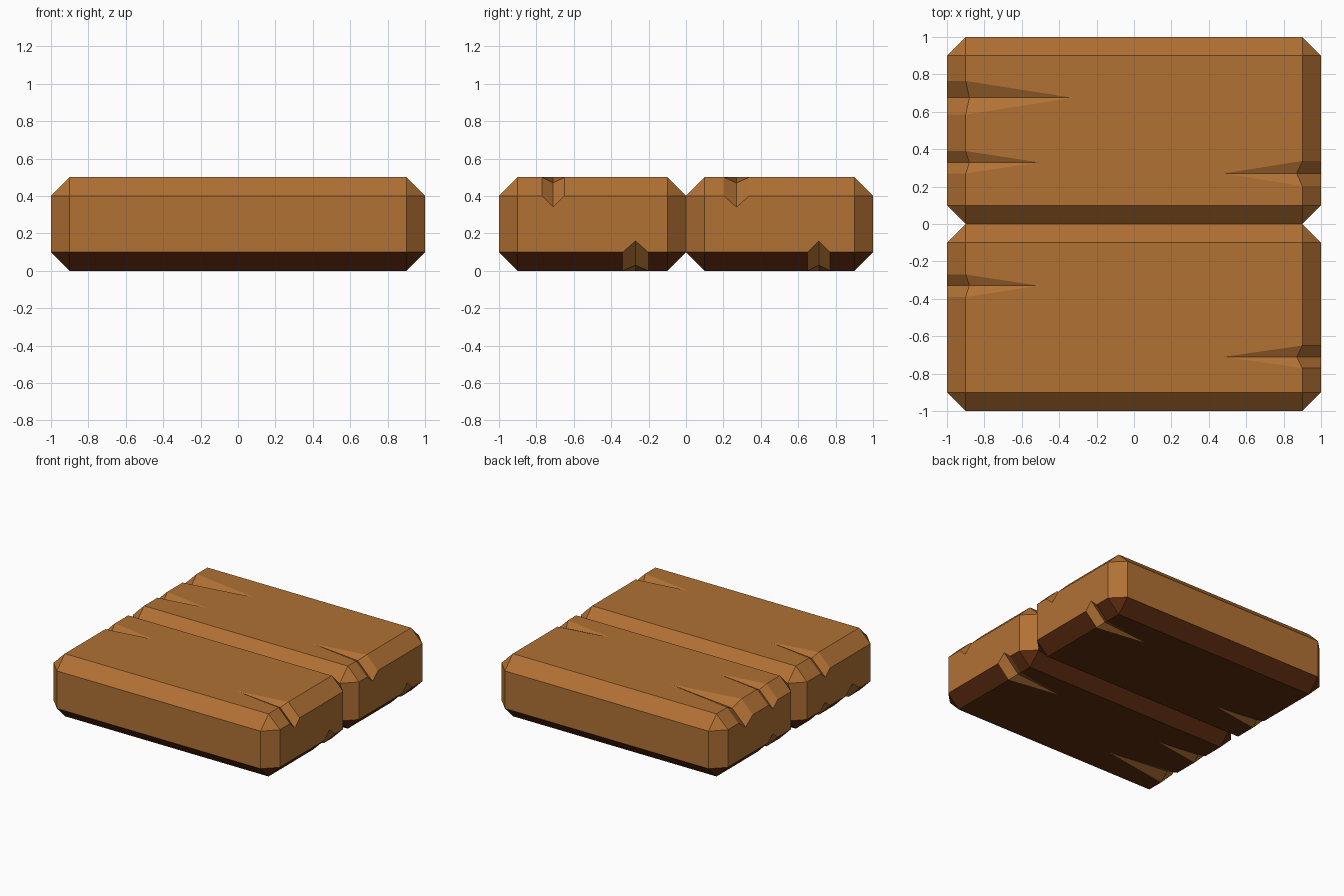
import bpy, bmesh, math
from mathutils import Vector, Matrix

if "Cube" in bpy.data.objects:
    bpy.data.objects.remove(bpy.data.objects["Cube"])


def material(name, colour):
    m = bpy.data.materials.new(name)
    m.diffuse_color = (*colour, 1)
    m.use_nodes = True
    m.node_tree.nodes["Principled BSDF"].inputs["Base Color"].default_value = m.diffuse_color
    return m


wood = material("warm_wood", (0.44, 0.165, 0.034))
dark = material("dark_underside", (0.115, 0.026, 0.005))


def add_mesh(name, bm):
    bmesh.ops.recalc_face_normals(bm, faces=bm.faces)
    me = bpy.data.meshes.new(name)
    bm.to_mesh(me)
    bm.free()
    me.materials.append(wood)
    me.materials.append(dark)
    ob = bpy.data.objects.new(name, me)
    bpy.context.collection.objects.link(ob)
    return ob


def crack_cutter(side, up, y, tip, half, kink_x, kink_drop):
    """V-shaped split: pointed tip on the face, running down over the end chamfer."""
    bm = bmesh.new()
    grow = 1.5
    k = Vector((kink_x, 0, 0.5 - kink_drop))
    s = [k + (Vector((0.9, d * half, 0.5)) - k) * grow for d in (-1, 1)]
    run = Vector((0.3, 0, -0.3))
    pts = [Vector((tip, 0, 0.5)), k, s[0], s[1], k + run, s[0] + run, s[1] + run]
    v = [bm.verts.new((side * p.x, p.y + y, p.z if up else 0.5 - p.z)) for p in pts]
    for f in ((0, 2, 3), (0, 1, 2), (0, 3, 1), (1, 4, 5, 2), (1, 3, 6, 4),
              (2, 5, 6, 3), (4, 6, 5)):
        bm.faces.new([v[i] for i in f])
    cutter = add_mesh("crack_cutter", bm)
    cutter.hide_render = True
    return cutter


# Splits in the plank ends: side, top?, y, tip x, half width, kink x, kink depth
SPLITS = (
    (-1, True, 0.675, 0.33, 0.09, 0.88, 0.045),
    (-1, True, 0.33, 0.51, 0.06, 0.88, 0.03),
    (1, True, 0.27, 0.48, 0.067, 0.87, 0.03),
    (1, False, 0.71, 0.48, 0.06, 0.87, 0.03),
    (-1, False, 0.33, 0.51, 0.06, 0.88, 0.03),
)


def plank(name, flipped):
    # Chamfered block with a dark underside
    bm = bmesh.new()
    bmesh.ops.create_cube(bm, size=1, matrix=Matrix.Translation((0, 0.5, 0.25))
                          @ Matrix.Diagonal((2, 1, 0.5, 1)))
    bmesh.ops.bevel(bm, geom=bm.edges[:], offset=0.1, segments=1, affect='EDGES')
    ob = add_mesh(name, bm)
    down = 1 if flipped else -1
    for p in ob.data.polygons:
        p.material_index = 1 if p.normal.z * down > 0.3 else 0

    # Cut the splits, which show warm wood inside
    cutters = [crack_cutter(*s) for s in SPLITS]
    for c in cutters:
        m = ob.modifiers.new("split", 'BOOLEAN')
        m.operation, m.solver, m.object = 'DIFFERENCE', 'EXACT', c
        m.material_mode = 'INDEX'
    dg = bpy.context.evaluated_depsgraph_get()
    dg.update()
    cut = bpy.data.meshes.new_from_object(ob.evaluated_get(dg))
    ob.modifiers.clear()
    ob.data = cut
    for c in cutters:
        bpy.data.objects.remove(c)
    for p in cut.polygons:
        p.use_smooth = False
    if flipped:
        cut.transform(Matrix.Translation((0, 0, 0.5)) @ Matrix.Rotation(math.pi, 4, 'X'))


plank("back_plank", False)
plank("front_plank", True)  # same plank turned over
